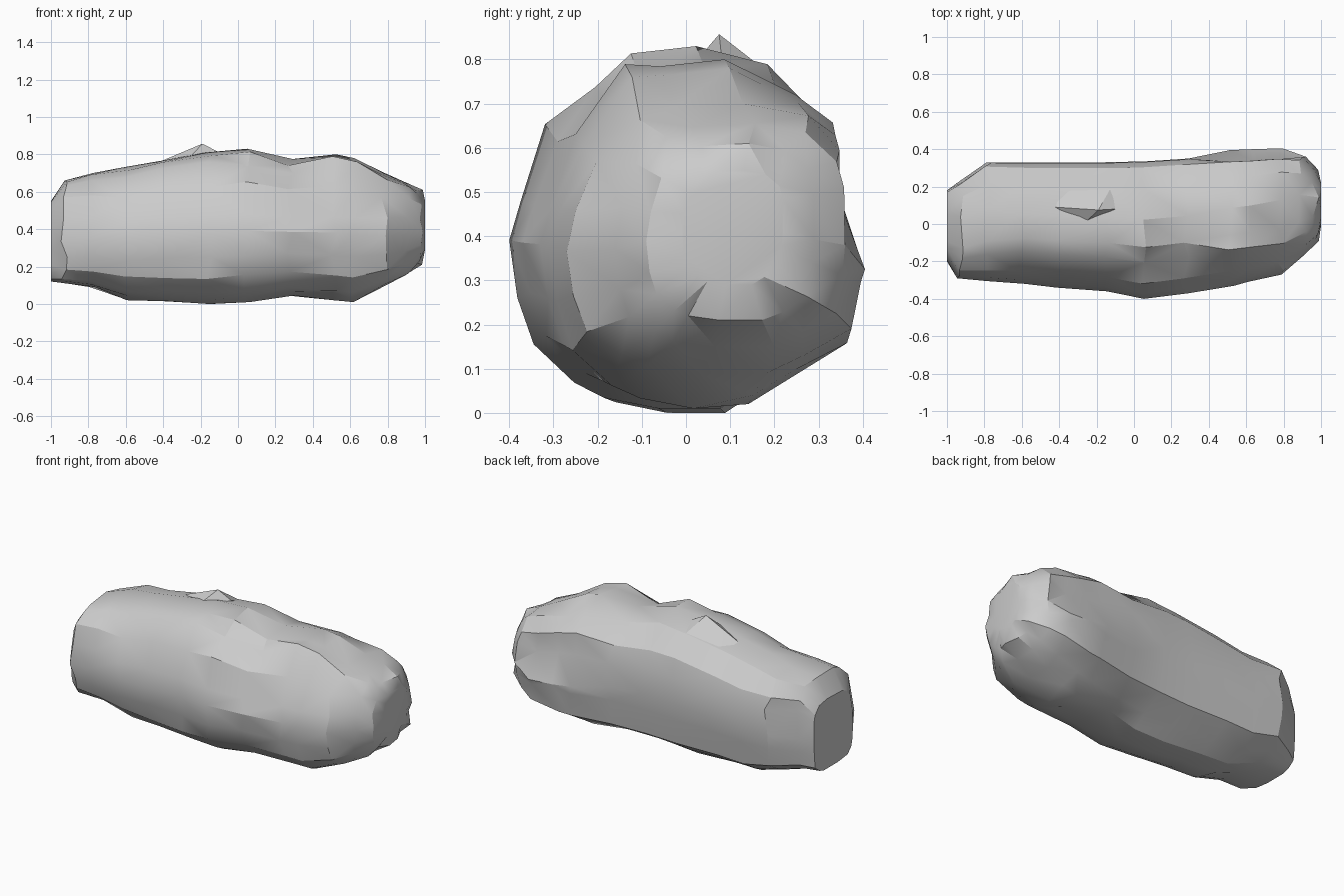
import bpy, bmesh, random

if "Cube" in bpy.data.objects:
    bpy.data.objects.remove(bpy.data.objects["Cube"])

random.seed(4)

# Lengthwise stations: x, y min, y max, z min, z max, squareness power
STATIONS = [
    (-1.00, -0.20, 0.18, 0.12, 0.55, .6),
    (-0.93, -0.29, 0.23, 0.11, 0.66, .7),
    (-0.78, -0.305, 0.33, 0.09, 0.70, .8),
    (-0.60, -0.32, 0.33, 0.02, 0.73, 1),
    (-0.40, -0.34, 0.33, 0.015, 0.77, 1),
    (-0.15, -0.36, 0.33, 0.0, 0.81, 1),
    (0.05, -0.40, 0.335, 0.01, 0.83, 1),
    (0.28, -0.37, 0.35, 0.045, 0.775, 1),
    (0.52, -0.33, 0.395, 0.02, 0.80, 1),
    (0.62, -0.31, 0.40, 0.01, 0.78, 1),
    (0.78, -0.27, 0.405, 0.09, 0.70, .9),
    (0.90, -0.16, 0.36, 0.15, 0.655, .8),
    (0.97, -0.09, 0.29, 0.21, 0.61, .8),
    (1.00, -0.01, 0.22, 0.29, 0.55, .8),
]

# Boulder cross-section: side (-1..1) and height (0..1)
SECTION = [
    (-1, .46), (-.95, .31), (-.85, .17), (-.6, .065), (-.42, .03), (-.08, 0),
    (.3, 0), (.56, .07), (.9, .17), (.97, .36), (1, .48), (.99, .68),
    (.91, .81), (.59, .95), (.15, 1), (-.25, .98), (-.47, .93), (-.78, .78),
    (-.93, .58),
]

# Chips and ridges: (station, section point) -> (y change, z change)
NUDGES = {
    (6, 16): (0, -.03), (7, 15): (0, -.02), (7, 16): (0, -.02),
    (8, 16): (0, .04), (9, 16): (0, .03), (8, 13): (0, -.04),
    (9, 13): (0, -.04), (7, 7): (0, -.02), (7, 8): (0, -.02),
    (9, 6): (0, .03), (9, 7): (0, .03), (9, 8): (0, .02), (8, 4): (0, .02),
}
# Hollow along the back of the right half
for i in (8, 9, 10):
    NUDGES[i, 10] = (0, -.05)
    NUDGES[i, 11] = (-.055, -.03)
    NUDGES[i, 12] = (-.03, 0)


def squared(t, power):
    return (1 if t >= 0 else -1) * abs(t) ** power


def new_object(name, bm):
    bmesh.ops.recalc_face_normals(bm, faces=bm.faces[:])
    mesh = bpy.data.meshes.new(name)
    bm.to_mesh(mesh)
    bm.free()
    obj = bpy.data.objects.new(name, mesh)
    bpy.context.collection.objects.link(obj)
    bpy.ops.object.select_all(action='DESELECT')
    obj.select_set(True)
    bpy.context.view_layer.objects.active = obj
    bpy.ops.object.shade_smooth_by_angle(angle=0.45)


# Main boulder, lofted through the stations with slight roughness
bm = bmesh.new()
rings = []
for i, (x, y0, y1, z0, z1, p) in enumerate(STATIONS):
    ring = []
    for j, (u, v) in enumerate(SECTION):
        dy, dz = NUDGES.get((i, j), (0, 0))
        y = (y0 + y1) / 2 + squared(u, p) * (y1 - y0) / 2 + dy
        z = (z0 + z1) / 2 + squared(2 * v - 1, p) * (z1 - z0) / 2 + dz
        rough_x = 0 if i in (0, len(STATIONS) - 1) else random.uniform(-.02, .02)
        z += random.uniform(-.007, .007) if .05 < v < .95 else 0
        ring.append(bm.verts.new((x + rough_x, y, max(z, 0))))
    rings.append(ring)
n = len(SECTION)
for a, b in zip(rings, rings[1:]):
    for j in range(n):
        k = (j + 1) % n
        bm.faces.new((a[j], a[k], b[k], b[j]))
bm.faces.new(rings[0])
bm.faces.new(rings[-1])
bmesh.ops.triangulate(bm, faces=[f for f in bm.faces if len(f.verts) == 4])
new_object("boulder", bm)

# Small raised chip on the crest
bm = bmesh.new()
chip = [(-.42, .09, .76), (-.27, .0, .77), (-.10, .08, .81), (-.12, .2, .76),
        (-.38, .2, .72), (-.19, .075, .857)]
for p in chip:
    bm.verts.new(p)
bmesh.ops.convex_hull(bm, input=bm.verts[:])
new_object("crest_chip", bm)
